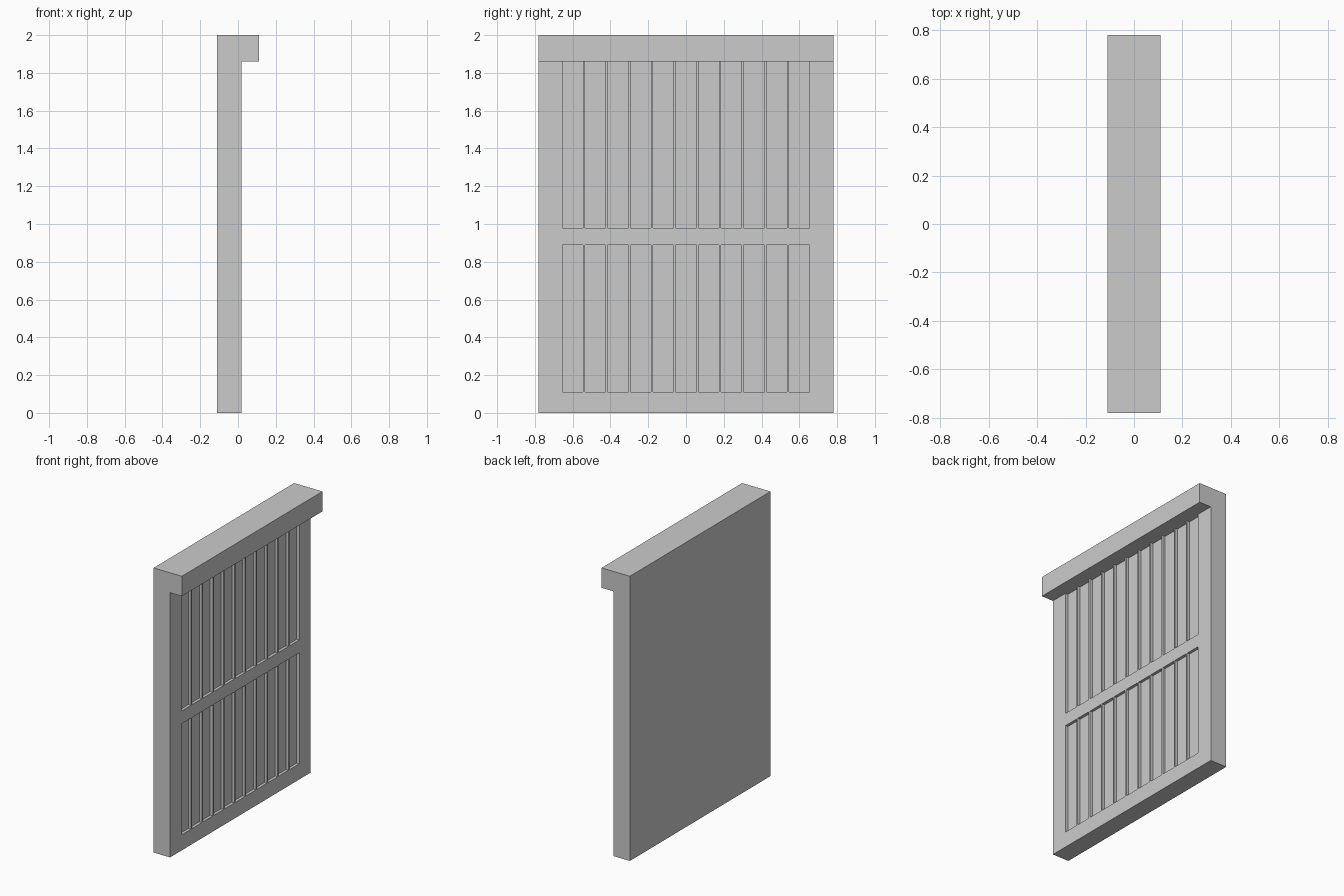
import bpy, bmesh

if "Cube" in bpy.data.objects:
    bpy.data.objects.remove(bpy.data.objects["Cube"])

BACK, FRONT, LIP = -0.11, 0.018, 0.11   # depth positions along x
HALF_W, HEADER_Z, TOP = 0.78, 1.86, 2.0
RECESS, COLS, BAR = 0.02, 11, 0.011
SPAN = 0.655                            # half width of the panelled area


def finish(bm, name):
    bmesh.ops.recalc_face_normals(bm, faces=bm.faces)
    mesh = bpy.data.meshes.new(name)
    bm.to_mesh(mesh)
    bm.free()
    obj = bpy.data.objects.new(name, mesh)
    bpy.context.collection.objects.link(obj)
    return obj


# Grid lines of the front: outer stiles, panel columns with thin bars, rails
width = (2 * SPAN - (COLS - 1) * BAR) / COLS
ys = [-HALF_W]
for i in range(COLS):
    start = -SPAN + i * (width + BAR)
    ys += [start, start + width]
ys.append(HALF_W)
zs = [0, 0.11, 0.89, 0.98, HEADER_Z]

# Door: gridded front face
bm = bmesh.new()
grid = [[bm.verts.new((FRONT, y, z)) for z in zs] for y in ys]
panels = []
for i in range(len(ys) - 1):
    for j in range(len(zs) - 1):
        face = bm.faces.new((grid[i][j], grid[i + 1][j],
                             grid[i + 1][j + 1], grid[i][j + 1]))
        if i % 2 and j % 2:
            panels.append(face)

# Door: edges and flat back
rim = [e for e in bm.edges if e.is_boundary]
ext = bmesh.ops.extrude_edge_only(bm, edges=rim)["geom"]
for v in ext:
    if isinstance(v, bmesh.types.BMVert):
        v.co.x = BACK
bmesh.ops.holes_fill(bm, edges=[e for e in bm.edges if e.is_boundary], sides=0)

# Door: sunken panels
sunk = bmesh.ops.extrude_discrete_faces(bm, faces=panels)["faces"]
for face in sunk:
    for v in face.verts:
        v.co.x -= RECESS
finish(bm, "panelled_door")

# Header beam along the top
bm = bmesh.new()
bmesh.ops.create_cube(bm, size=1)
bmesh.ops.scale(bm, vec=(LIP - BACK, 2 * HALF_W, TOP - HEADER_Z), verts=bm.verts)
bmesh.ops.translate(bm, vec=((LIP + BACK) / 2, 0, (TOP + HEADER_Z) / 2), verts=bm.verts)
finish(bm, "header_beam")
